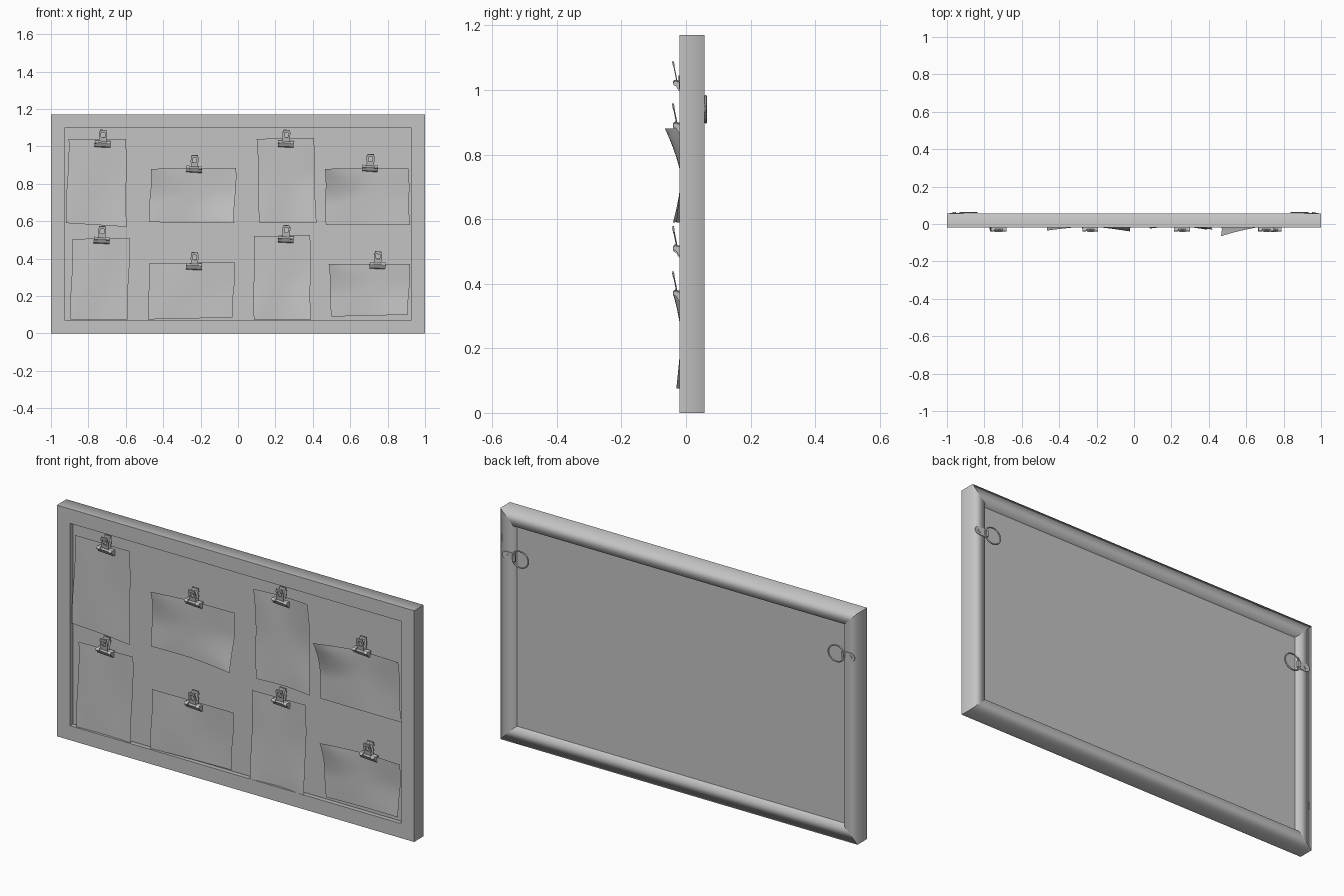
import bpy, bmesh, math
from mathutils import Vector, Matrix

cube = bpy.data.objects.get("Cube")
if cube:
    bpy.data.objects.remove(cube, do_unlink=True)

grey = bpy.data.materials.new("plain_grey")
grey.use_nodes = True
COLOUR = (0.55, 0.55, 0.55, 1)
grey.diffuse_color = COLOUR
grey.node_tree.nodes["Principled BSDF"].inputs["Base Color"].default_value = COLOUR


def finish(name, bm, smooth=False, fix=True):
    if fix:
        bmesh.ops.recalc_face_normals(bm, faces=bm.faces[:])
    for f in bm.faces:
        f.smooth = smooth
    mesh = bpy.data.meshes.new(name)
    bm.to_mesh(mesh)
    bm.free()
    mesh.materials.append(grey)
    ob = bpy.data.objects.new(name, mesh)
    bpy.context.collection.objects.link(ob)
    return ob


def box(bm, lo, hi, tilt=0.0, pivot=(0, 0, 0)):
    lo, hi = Vector(lo), Vector(hi)
    vs = bmesh.ops.create_cube(bm, size=1)["verts"]
    bmesh.ops.scale(bm, vec=hi - lo, verts=vs)
    bmesh.ops.translate(bm, vec=(lo + hi) / 2, verts=vs)
    if tilt:
        bmesh.ops.rotate(bm, cent=pivot, matrix=Matrix.Rotation(tilt, 3, "X"), verts=vs)


def cylinder(bm, centre, radius, length, axis, sides=12):
    turn = Matrix.Rotation(math.pi / 2, 4, "Y" if axis == "X" else "X")
    bmesh.ops.create_cone(bm, cap_ends=True, segments=sides, radius1=radius, radius2=radius,
                          depth=length, matrix=Matrix.Translation(centre) @ turn)


# Mitred frame: one rectangular profile swept around four corners
W, H, RAIL = 1.0, 1.17, 0.073
FRONT, BACK = -0.02, 0.057
bm = bmesh.new()
rings = []
for sx, top in ((-1, 0), (1, 0), (1, 1), (-1, 1)):
    ring = []
    for inset, y in ((0, FRONT), (RAIL, FRONT), (RAIL, BACK), (0, BACK)):
        ring.append(bm.verts.new((sx * (W - inset), y, H - inset if top else inset)))
    rings.append(ring)
for i in range(4):
    a, b = rings[i], rings[(i + 1) % 4]
    for j in range(4):
        k = (j + 1) % 4
        bm.faces.new((a[j], a[k], b[k], b[j]))
for e in bm.edges:
    mitre = any(e.verts[0] in r and e.verts[1] in r for r in rings)
    at_front = all(v.co.y < 0 for v in e.verts)
    e.smooth = not (mitre or at_front)
finish("frame", bm, smooth=True)

# Board recessed on both sides
bm = bmesh.new()
box(bm, (-W + RAIL, 0.004, RAIL), (W - RAIL, 0.027, H - RAIL))
finish("board", bm)


# Hanging paper sheets: corners run top left, top right, bottom right, bottom left
def paper(name, corners, curls, steps=14):
    tl, tr, br, bl = [Vector(c) for c in corners]
    places = ((0, 0), (1, 0), (1, 1), (0, 1))
    bm = bmesh.new()
    grid = []
    for r in range(steps + 1):
        v = r / steps
        row = []
        for c in range(steps + 1):
            u = c / steps
            p = tl.lerp(tr, u).lerp(bl.lerp(br, u), v)
            y = -0.010 - 0.003 * math.sin(math.pi * v) * math.sin(math.tau * u)
            for (cu, cv), amount in zip(places, curls):
                d = math.hypot(u - cu, v - cv)
                y -= amount * max(0, 1 - d / 0.6) ** 1.5
            x = p.x + 0.003 * math.sin(math.tau * v)
            row.append(bm.verts.new((x, y, p.y)))
        grid.append(row)
    for r in range(steps):
        for c in range(steps):
            bm.faces.new((grid[r][c], grid[r + 1][c], grid[r + 1][c + 1], grid[r][c + 1]))
    finish(name, bm, smooth=True, fix=False)


# Spring clip: flared jaw, rolled spine, two looped handles
def clip(name, x, z):
    bm = bmesh.new()
    # jaw wedge, thick at the spine and thin at the lip
    section = ((-0.012, 0), (-0.022, 0.004), (-0.034, 0.024), (-0.030, 0.032), (-0.004, 0.032), (-0.004, 0))
    ends = [[bm.verts.new((s * 0.042, y, h)) for y, h in section] for s in (-1, 1)]
    bm.faces.new(ends[0])
    bm.faces.new(ends[1])
    for i in range(len(section)):
        k = (i + 1) % len(section)
        bm.faces.new((ends[0][i], ends[0][k], ends[1][k], ends[1][i]))
    for s in (-1, 1):
        cylinder(bm, (s * 0.032, -0.032, 0.027), 0.008, 0.02, "X")
    # front handle leaning out, back handle against the board
    for y, tilt in ((-0.026, 0.2), (-0.010, 0.0)):
        pivot = (0, y, 0.03)
        box(bm, (-0.019, y - 0.003, 0.02), (0.019, y, 0.055), tilt, pivot)
        for s in (-1, 1):
            a, b = sorted((s * 0.010, s * 0.021))
            box(bm, (a, y - 0.003, 0.055), (b, y, 0.084), tilt, pivot)
        box(bm, (-0.017, y - 0.004, 0.080), (0.017, y + 0.001, 0.094), tilt, pivot)
    bmesh.ops.translate(bm, vec=(x, 0, z), verts=bm.verts[:])
    bmesh.ops.rotate(bm, cent=(x, 0, z), matrix=Matrix.Rotation(0.05, 3, "Y"), verts=bm.verts[:])
    finish(name, bm)


sheets = {
    "upper_far_right": (((-.905, 1.04), (-.60, 1.04), (-.595, .57), (-.92, .59)), (0, 0, .008, .004), (-.725, .995)),
    "upper_mid_right": (((-.465, .88), (-.01, .885), (-.02, .59), (-.475, .595)), (.025, 0, .03, .008), (-.235, .86)),
    "upper_mid_left": (((.10, 1.04), (.405, 1.045), (.42, .59), (.115, .59)), (.01, .014, .02, .01), (.255, .995)),
    "upper_far_left": (((.465, .88), (.91, .885), (.92, .58), (.47, .58)), (.055, .01, 0, 0), (.705, .865)),
    "lower_far_right": (((-.885, .505), (-.58, .51), (-.59, .075), (-.895, .075)), (0, 0, .005, .005), (-.73, .48)),
    "lower_mid_right": (((-.475, .375), (-.015, .38), (-.03, .085), (-.48, .075)), (0, .004, 0, .004), (-.235, .34)),
    "lower_mid_left": (((.085, .52), (.385, .525), (.39, .075), (.085, .075)), (0, 0, .02, .014), (.255, .485)),
    "lower_far_left": (((.485, .37), (.92, .37), (.91, .10), (.50, .09)), (.03, .01, .01, 0), (.745, .345)),
}
for place, (corners, curls, at) in sheets.items():
    paper(place + "_paper", corners, curls)
    clip(place + "_clip", *at)

# Ring hangers on the back of both side rails
for side, s in (("left", 1), ("right", -1)):
    bm = bmesh.new()
    a, b = sorted((s * 0.915, s * 0.968))
    box(bm, (a, BACK - 0.001, 0.92), (b, BACK + 0.003, 0.96))
    cylinder(bm, (s * 0.966, BACK + 0.001, 0.94), 0.02, 0.004, "Y", 16)
    cylinder(bm, (s * 0.962, BACK + 0.003, 0.94), 0.009, 0.006, "Y")
    box(bm, (s * 0.918 - 0.006, BACK - 0.001, 0.924), (s * 0.918 + 0.006, BACK + 0.008, 0.956))
    finish(side + "_hanger_plate", bm)

    bpy.ops.mesh.primitive_torus_add(location=(s * 0.885, BACK + 0.004, 0.94), rotation=(math.pi / 2, 0, 0),
                                     major_radius=0.041, minor_radius=0.0035,
                                     major_segments=28, minor_segments=8)
    ring = bpy.context.object
    ring.name = side + "_hanger_ring"
    ring.scale.x = 1.1
    ring.data.materials.append(grey)
    bpy.ops.object.shade_smooth()
